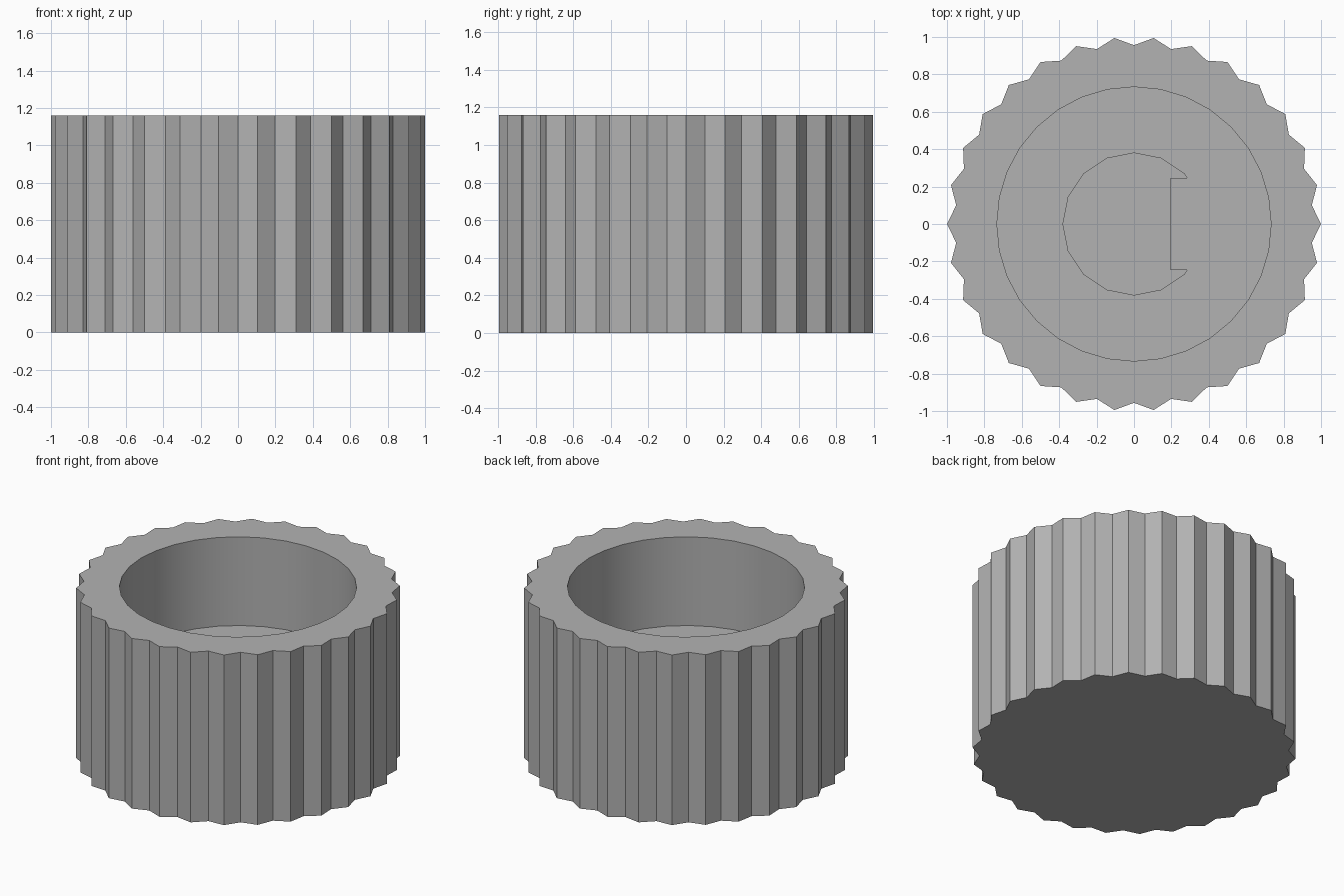
import bpy, bmesh
from math import radians, sin, cos, pi

if "Cube" in bpy.data.objects:
    bpy.data.objects.remove(bpy.data.objects["Cube"], do_unlink=True)

HEIGHT, FLOOR, SOCKET_BOTTOM = 1.16, 0.555, 0.15
TEETH, TIP, VALLEY = 30, 1.0, 0.956
BORE, SHAFT = 0.733, 0.38
FLAT_X, KEY_HALF = 0.195, 0.245

grey = bpy.data.materials.new("plain grey")
grey.use_nodes = True
colour = (0.45, 0.45, 0.45, 1)
grey.diffuse_color = colour
grey.node_tree.nodes["Principled BSDF"].inputs["Base Color"].default_value = colour


def ring(radii, count):
    """Points round a circle, cycling through the given radii."""
    return [(radii[i % len(radii)] * cos(2 * pi * i / count),
             radii[i % len(radii)] * sin(2 * pi * i / count)) for i in range(count)]


def prism(name, outline, bottom, top):
    """Upright solid with the given outline."""
    bm = bmesh.new()
    low = [bm.verts.new((x, y, bottom)) for x, y in outline]
    high = [bm.verts.new((x, y, top)) for x, y in outline]
    bm.faces.new(low[::-1])
    bm.faces.new(high)
    for i in range(len(outline)):
        bm.faces.new((low[i - 1], low[i], high[i], high[i - 1]))
    mesh = bpy.data.meshes.new(name)
    bm.to_mesh(mesh)
    bm.free()
    mesh.materials.append(grey)
    obj = bpy.data.objects.new(name, mesh)
    bpy.context.collection.objects.link(obj)
    return obj


def cut(target, cutter):
    """Subtract the cutter and remove it."""
    mod = target.modifiers.new("cut", "BOOLEAN")
    mod.operation, mod.solver, mod.object = "DIFFERENCE", "EXACT", cutter
    bpy.context.view_layer.objects.active = target
    bpy.ops.object.modifier_apply(modifier=mod.name)
    bpy.data.objects.remove(cutter, do_unlink=True)


# Fluted body with a wide round bore
knob = prism("knob_body", ring([TIP, VALLEY], 2 * TEETH), 0, HEIGHT)
cut(knob, prism("bore_cutter", ring([BORE], 32), FLOOR, HEIGHT + 0.2))

# Shaft socket: round hole with a key left standing on its +x side
socket = prism("socket_cutter", ring([SHAFT], 16), SOCKET_BOTTOM, FLOOR + 0.1)
key = [(FLAT_X, -KEY_HALF), (BORE, -KEY_HALF), (BORE, KEY_HALF), (FLAT_X, KEY_HALF)]
cut(socket, prism("key_cutter", key, 0, HEIGHT))
cut(knob, socket)

# Smooth bore, crisp flutes
bpy.ops.object.select_all(action="DESELECT")
knob.select_set(True)
bpy.context.view_layer.objects.active = knob
bpy.ops.object.shade_smooth_by_angle(angle=radians(30))
